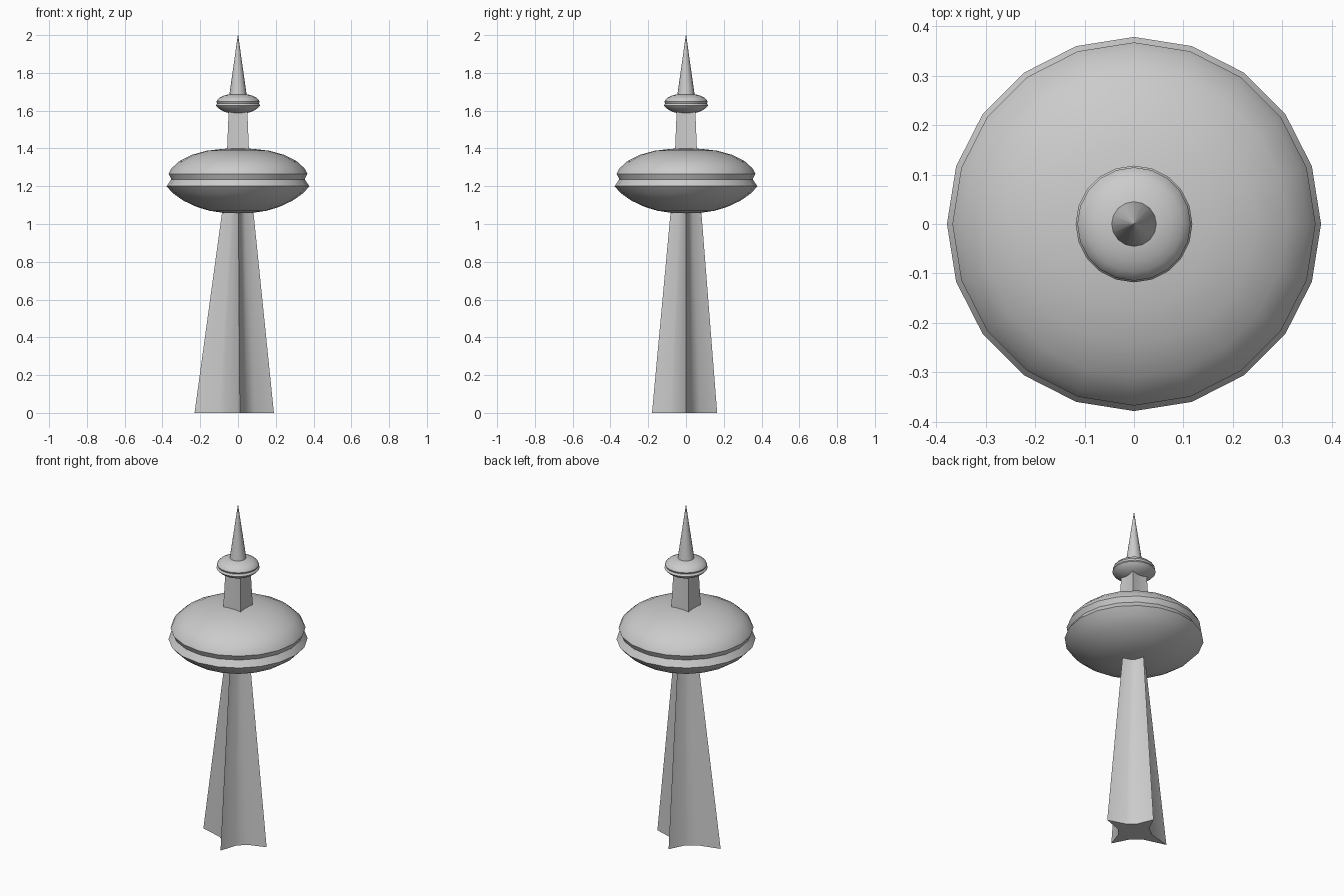
import bpy
from math import cos, sin, pi

if "Cube" in bpy.data.objects:
    bpy.data.objects.remove(bpy.data.objects["Cube"])


def make(name, verts, faces, angle=40):
    mesh = bpy.data.meshes.new(name)
    mesh.from_pydata(verts, [], faces)
    ob = bpy.data.objects.new(name, mesh)
    bpy.context.collection.objects.link(ob)
    bpy.ops.object.select_all(action='DESELECT')
    ob.select_set(True)
    bpy.context.view_layer.objects.active = ob
    bpy.ops.object.shade_smooth_by_angle(angle=angle * pi / 180)
    return ob


def loft(name, rings, angle=40):
    """Skin equal-length rings from bottom to top and cap both ends."""
    n = len(rings[0])
    verts = [p for r in rings for p in r]
    faces = [(k * n + i, k * n + (i + 1) % n, (k + 1) * n + (i + 1) % n, (k + 1) * n + i)
             for k in range(len(rings) - 1) for i in range(n)]
    faces.append(tuple(reversed(range(n))))
    faces.append(tuple(range(len(verts) - n, len(verts))))
    return make(name, verts, faces, angle)


def lathe(name, profile, sides, scale=1, base=0):
    rings = [[(r * scale * cos(2 * pi * i / sides), r * scale * sin(2 * pi * i / sides), base + z * scale)
              for i in range(sides)] for r, z in profile]
    return loft(name, rings)


def star(tips, z, inner=((.44, .2), (.2, .44))):
    """Four-pointed section with hollow sides; tips are in order +x, +y, -x, -y."""
    ring = []
    for k in range(4):
        a, b = tips[k], tips[(k + 1) % 4]
        for s, t in ((1, 0),) + inner:
            p, q = a[0] * s + b[0] * t, a[1] * s + b[1] * t
            ring.append((p, q, z))
    return ring


# tapering shaft with four ribs
loft("shaft", [star([(.19, 0), (0, .165), (-.23, 0), (.01, -.18)], 0),
               star([(.08, 0), (0, .08), (-.082, 0), (.002, -.08)], 1.08)], 30)


# upper shaft, squarer with slightly hollow sides
def square(h, z):
    return star([(h, -h), (h, h), (-h, h), (-h, -h)], z, ((.64, .30), (.30, .64)))


loft("upper_shaft", [square(.059, 1.36), square(.049, 1.61)], 30)

# grooved observation pods share one profile
pod = [(.07, 0), (.15, .012), (.22, .033), (.29, .066), (.345, .105), (.378, .142),
       (.353, .178), (.367, .208), (.352, .237), (.31, .275), (.245, .308),
       (.165, .33), (.08, .34), (.02, .342)]
lathe("main_pod", pod, 20, 1, 1.058)
lathe("small_pod", pod, 20, .312, 1.583)

# spire
lathe("spire", [(.049, 1.66), (.001, 1.99 + .01)], 16)
